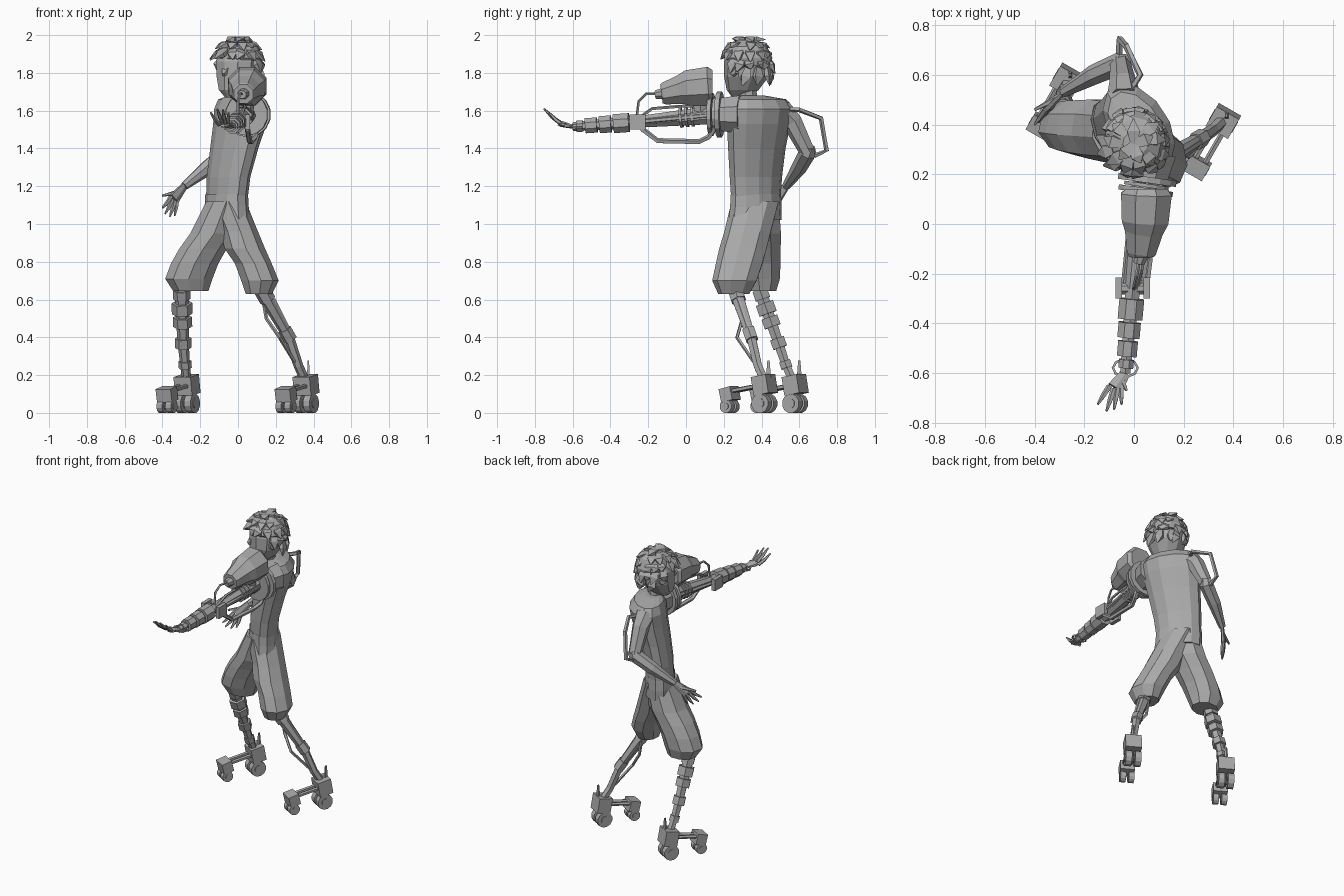
import bpy, bmesh, math, random
from mathutils import Vector

random.seed(4)
cube = bpy.data.objects.get("Cube")
if cube:
    bpy.data.objects.remove(cube)

gray = bpy.data.materials.new("plain_gray")
gray.use_nodes = True
shade = (.4, .4, .4, 1)
gray.diffuse_color = shade
gray.node_tree.nodes["Principled BSDF"].inputs["Base Color"].default_value = shade

UP = Vector((0, 0, 1))
SIDE = Vector((1, 0, 0))


def skin(name, rings):
    """Join equal rings of points into one closed, flat-shaded body."""
    bm = bmesh.new()
    loops = [[bm.verts.new(point) for point in ring] for ring in rings]
    count = len(loops[0])
    for low, high in zip(loops, loops[1:]):
        for i in range(count):
            j = (i + 1) % count
            bm.faces.new((low[i], low[j], high[j], high[i]))
    bm.faces.new(loops[0][::-1])
    bm.faces.new(loops[-1])
    bmesh.ops.recalc_face_normals(bm, faces=bm.faces)
    mesh = bpy.data.meshes.new(name)
    bm.to_mesh(mesh)
    bm.free()
    mesh.materials.append(gray)
    part = bpy.data.objects.new(name, mesh)
    bpy.context.collection.objects.link(part)


def loft(name, sections, sides=10, turn=.2):
    """Stack level ovals given as (x, y, z, half_x, half_y)."""
    rings = []
    for x, y, z, half_x, half_y in sections:
        ring = []
        for i in range(sides):
            angle = math.tau * (i + .5) / sides
            a, b = half_x * math.cos(angle), half_y * math.sin(angle)
            ring.append((x + a * math.cos(turn) - b * math.sin(turn),
                         y + a * math.sin(turn) + b * math.cos(turn), z))
        rings.append(ring)
    skin(name, rings)


def tube(name, path, radii, sides=6, ref=UP, flat=1):
    """Sweep a polygon along a path; one radius or one per point."""
    path = [Vector(point) for point in path]
    if not isinstance(radii, (list, tuple)):
        radii = [radii] * len(path)
    rings = []
    for k, (point, radius) in enumerate(zip(path, radii)):
        along = (path[min(k + 1, len(path) - 1)] - path[max(k - 1, 0)]).normalized()
        across = ref.cross(along).normalized()
        lift = along.cross(across) * flat
        radius /= math.cos(math.pi / sides)
        ring = []
        for i in range(sides):
            angle = math.tau * (i + .5) / sides
            ring.append(point + radius * (across * math.cos(angle) + lift * math.sin(angle)))
        rings.append(ring)
    skin(name, rings)


def blocks(name, start, end, spans, sides=8, ref=UP):
    """Set thick collars along a straight limb: (from, to, radius)."""
    start, end = Vector(start), Vector(end)
    for i, (first, last, radius) in enumerate(spans):
        tube(f"{name}_{i}", [start.lerp(end, first), start.lerp(end, last)], radius, sides, ref)


def hand(name, wrist, palm_end, tips, thumb, ref=UP):
    """Flat palm, fanned fingers and a thumb."""
    wrist, palm_end = Vector(wrist), Vector(palm_end)
    tube(name + "_palm", [wrist, palm_end], [.02, .032], 6, ref, .45)
    middle = sum((Vector(tip) for tip in tips), Vector()) / len(tips)
    for i, tip in enumerate(tips):
        tip = Vector(tip)
        root = palm_end + (tip - middle) * .5
        knuckle = root.lerp(tip, .5) - UP * .006
        tube(f"{name}_finger_{i}", [root, knuckle, tip], [.01, .009, .004], 5, ref)
    tube(name + "_thumb", [wrist.lerp(palm_end, .4), thumb], [.012, .005], 5, ref)


# Torso, neck and waistband, turned toward the right front
body_turn = .58
loft("torso", [(-.06, .37, 1.12, .09, .145), (-.05, .37, 1.25, .094, .155),
               (-.02, .375, 1.4, .104, .17), (.01, .385, 1.53, .116, .188),
               (.02, .39, 1.61, .12, .193), (.015, .385, 1.66, .095, .165),
               (.01, .35, 1.68, .055, .07)], 12, body_turn)
loft("neck", [(.005, .33, 1.64, .05, .055), (0, .32, 1.73, .045, .05)], 8)
loft("waistband", [(-.055, .365, 1.02, .1, .155), (-.06, .37, 1.09, .098, .152),
                   (-.06, .37, 1.16, .094, .148)], 12, body_turn)

# Baggy shorts
loft("shorts_right_leg", [(-.07, .37, 1.12, .1, .13), (-.13, .38, .95, .125, .13),
                          (-.185, .385, .87, .128, .122), (-.23, .39, .79, .128, .115),
                          (-.26, .395, .71, .128, .105), (-.25, .4, .645, .095, .08)], 9)
loft("shorts_left_leg", [(-.06, .37, 1.12, .1, .13), (.005, .33, .96, .1, .128),
                         (.035, .305, .87, .108, .13), (.08, .285, .79, .098, .128),
                         (.115, .26, .7, .1, .122), (.11, .255, .63, .07, .085)], 9)

# Head, ears and nose
facing = Vector((-.6, -.8, 0))
loft("head", [(-.025, .29, 1.67, .045, .045), (-.02, .3, 1.71, .085, .085),
              (-.003, .32, 1.78, .114, .12), (0, .325, 1.86, .12, .125),
              (.005, .33, 1.93, .095, .1), (.005, .33, 1.965, .05, .05)], 10, .6)
loft("hair_cap", [(.02, .34, 1.84, .105, .11), (.01, .33, 1.88, .123, .128),
                  (.008, .325, 1.94, .1, .105), (.005, .325, 1.975, .05, .05)], 12, .3)
skull = Vector((0, .322, 1.81))
ear_axis = Vector((.8, -.6, 0))
for side, label in ((1, "left"), (-1, "right")):
    root = skull + ear_axis * side * .105
    tube(label + "_ear", [root, root + ear_axis * side * .022], [.03, .02], 6)
tube("nose", [skull + facing * .1, skull + facing * .128 - UP * .02], [.02, .008], 4)

# Spiky hair: overlapping tufts in rows, the lower ones only at the back
for row, (height, count) in enumerate(((1.4, 4), (1.05, 9), (.7, 13), (.35, 15), (0, 14))):
    for i in range(count):
        angle = math.tau * (i + random.random() * .6) / count
        level = Vector((math.cos(angle), math.sin(angle), 0))
        if row > 2 and level.dot(facing) > .2 - .6 * (row - 3):
            continue
        out = level * math.cos(height) + UP * math.sin(height)
        down = level * math.sin(height) - UP * math.cos(height)
        root = skull + Vector((out.x * .115, out.y * .12, out.z * .165))
        swirl = level.cross(UP) * random.uniform(-.02, .04)
        middle = root + down * .03 + out * .012 + swirl * .4
        tip = root + down * random.uniform(.05, .08) + out * random.uniform(.004, .02) + swirl
        tube(f"hair_tuft_{row}_{i}", [root - down * .02, middle, tip], [.014, .026, .003], 4, out, .5)

# Outstretched left arm: shoulder discs, twin rods, segmented forearm
shoulder, elbow, wrist = (.045, .17, 1.58), (-.005, -.26, 1.54), (-.035, -.6, 1.515)
tube("left_sleeve", [(.07, .29, 1.58), shoulder], [.1, .085], 8)
blocks("shoulder_disc", (.055, .19, 1.58), (.045, .12, 1.58),
       [(0, .35, .118), (.4, .6, .09), (.65, .95, .11)], 14)
tube("left_upper_arm", [shoulder, elbow], [.05, .03], 8)
for side in (-1, 1):
    offset = SIDE * side * .045
    hinge = Vector(elbow) + offset * 1.25
    tube("upper_arm_rod", [Vector(shoulder) + offset, Vector(elbow) + offset * .8], .01, 5)
    tube("elbow_plate", [hinge + Vector((0, .045, 0)), hinge - Vector((0, .04, 0))],
         .013, 4, UP, 3)
blocks("arm_spring", shoulder, elbow, [(t, t + .03, .052) for t in (.3, .37, .44)])
tube("elbow_hub", [(-.05, -.26, 1.54), (.04, -.26, 1.54)], .024, 8)
tube("left_forearm_core", [elbow, wrist], [.03, .02], 6)
blocks("forearm_segment", elbow, wrist,
       [(.12, .36, .05), (.4, .58, .045), (.62, .8, .04), (.84, .94, .03)])
hand("left_hand", wrist, (-.075, -.66, 1.53),
     [(-.145, -.725, 1.59), (-.11, -.752, 1.61), (-.08, -.745, 1.605), (-.05, -.725, 1.59)],
     (-.03, -.67, 1.53))
for side in (-1, 1):
    bow = [(-.035 + side * .05 * math.sin(t), -.58 - .035 * math.cos(t), 1.515)
           for t in (.2, .9, 1.6, 2.3, 2.9)]
    tube("wrist_loop", bow, .005, 4)

# Shoulder canister with hose and the support loop under the arm
tube("canister", [(.05, .14, 1.73), (.05, .12, 1.73), (.045, .01, 1.72), (.04, -.03, 1.71),
                  (.03, -.115, 1.69), (.03, -.13, 1.688)], [.085, .102, .094, .076, .058, .05], 8)
tube("canister_nozzle", [(.03, -.12, 1.69), (.02, -.16, 1.685)], [.03, .022], 8)
tube("canister_mount", [(.05, .07, 1.68), (.04, .08, 1.58)], .035, 6, SIDE)
tube("hose", [(.02, -.15, 1.69), (.01, -.21, 1.69), (0, -.25, 1.65), (0, -.26, 1.57)],
     .006, 5, SIDE)
tube("top_cable", [(.03, .1, 1.63), (.04, -.06, 1.62), (.03, -.18, 1.61), (.01, -.25, 1.56)],
     .007, 5, SIDE)
tube("support_loop", [(.1, .16, 1.52), (.09, .12, 1.46), (.07, .07, 1.435), (.06, -.15, 1.44),
                      (.05, -.23, 1.5), (.04, -.25, 1.54)], .012, 5, SIDE)

# Bent right arm with its rear bracket
right_elbow, right_wrist = (-.055, .645, 1.38), (-.285, .53, 1.2)
tube("right_upper_arm", [(-.04, .5, 1.6), (-.045, .565, 1.54), right_elbow],
     [.065, .05, .038], 7, SIDE)
tube("right_forearm", [(-.04, .655, 1.41), right_elbow, (-.16, .6, 1.3), right_wrist],
     [.03, .042, .038, .02], 7)
tube("arm_bracket", [(-.02, .53, 1.61), (.025, .6, 1.605), (-.03, .715, 1.56),
                     (-.058, .745, 1.39), (-.06, .68, 1.36)], .011, 5, SIDE)
hand("right_hand", right_wrist, (-.34, .475, 1.13),
     [(-.4, .4, 1.085), (-.385, .41, 1.055), (-.36, .435, 1.04), (-.335, .46, 1.045)],
     (-.4, .46, 1.15), Vector((-1, 1, 0)))

# Slim jointed shins
right_shin = [(-.3, .38, .68), (-.29, .49, .37), (-.28, .53, .25), (-.27, .57, .16)]
left_shin = [(.11, .25, .68), (.27, .345, .4), (.32, .38, .25), (.36, .42, .16)]
tube("right_shin", right_shin, [.035, .026, .022, .022], 6, SIDE)
blocks("right_shin_collar", right_shin[0], right_shin[1],
       [(.1, .25, .04), (.32, .5, .048), (.56, .72, .044), (.92, 1.08, .038)], 6, SIDE)
blocks("right_ankle_collar", right_shin[1], right_shin[2], [(.8, 1.1, .03)], 6, SIDE)
tube("left_shin", left_shin, [.035, .024, .022, .022], 6, SIDE)
blocks("left_shin_collar", left_shin[0], left_shin[1],
       [(.1, .3, .038), (.85, 1.05, .032)], 6, SIDE)
for gap in (-.035, .035):
    tube("left_shin_rod", [Vector(left_shin[0]) + SIDE * gap, Vector(left_shin[1]) + SIDE * gap * .5],
         .011, 5, SIDE)
tube("left_shin_bracket", [(.13, .3, .62), (.15, .3, .5), (.22, .27, .4), (.3, .36, .27)],
     .008, 5, SIDE)

# Wheeled feet: heel block, toe block, twin rods and paired wheels
forward = Vector((-.5, -.866, 0))
across = Vector((.866, -.5, 0))


def truck(name, center, length, half_width, half_height, wheel):
    """Tilted block riding on two side-by-side wheels."""
    slope = forward * length - UP * .008
    tube(name + "_block", [center - slope, center + slope],
         half_width, 4, UP, half_height / half_width)
    for side in (-1, 1):
        hub = Vector((center.x, center.y, wheel)) + across * side * half_width * .58
        half = across * half_width * .38
        tube(name + "_wheel", [hub - half, hub + half], wheel, 12)
        tube(name + "_hub", [hub - half * 1.2, hub + half * 1.2], wheel * .5, 8)


for label, x, y in (("right", -.27, .578), ("left", .36, .415)):
    heel = Vector((x, y, .148))
    toe = heel + forward * .212 - UP * .05
    truck(label + "_heel", heel, .045, .052, .05, .05)
    truck(label + "_toe", toe, .034, .046, .036, .035)
    for side in (-1, 1):
        shift = across * side * .022
        tube(label + "_foot_rod", [heel + shift, toe + shift + UP * .015], .01, 5)
    base = heel - forward * .025
    tube(label + "_ankle_fin", [base, base + UP * .13], [.016, .006], 4, SIDE, .6)
